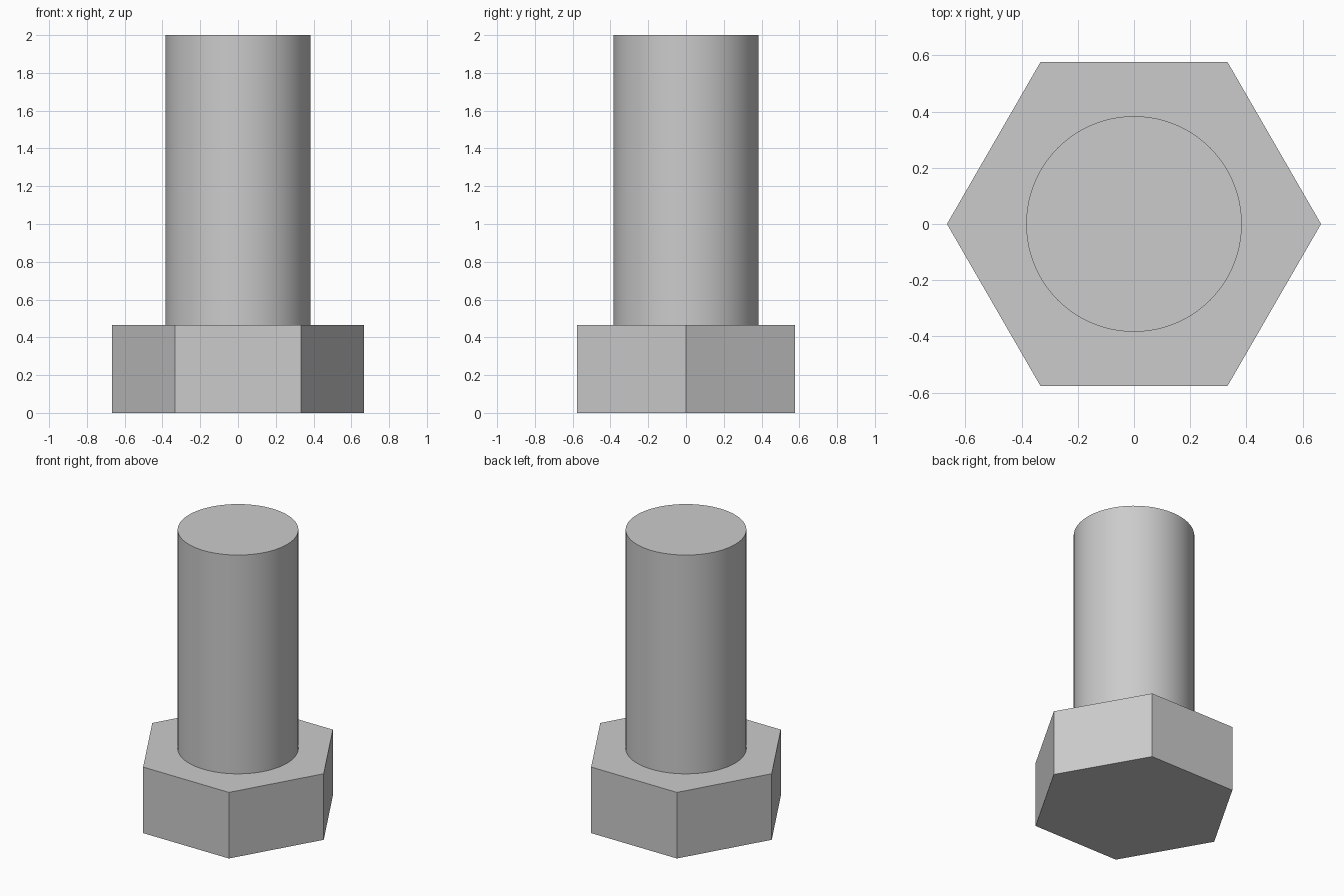
import bpy
import math

cube = bpy.data.objects.get("Cube")
if cube:
    bpy.data.objects.remove(cube, do_unlink=True)

# Single plain grey metal
STEEL = (0.6, 0.6, 0.6, 1.0)
steel = bpy.data.materials.new("grey_steel")
steel.use_nodes = True
steel.diffuse_color = STEEL
steel.node_tree.nodes["Principled BSDF"].inputs["Base Color"].default_value = STEEL


def prism(name, sides, radius, bottom, top, turn=0.0):
    """Upright prism between two heights."""
    bpy.ops.mesh.primitive_cylinder_add(
        vertices=sides, radius=radius, depth=top - bottom,
        location=(0, 0, (bottom + top) / 2), rotation=(0, 0, turn))
    part = bpy.context.object
    part.name = name
    part.data.materials.append(steel)
    return part


HEAD_TOP = 0.464

# Hexagonal head with corners on the x axis
prism("hex_head", 6, 0.666, 0, HEAD_TOP, math.radians(30))

# Smooth round shank standing on the head
prism("shank", 96, 0.384, HEAD_TOP, 2)
bpy.ops.object.shade_smooth_by_angle(angle=math.radians(30))
